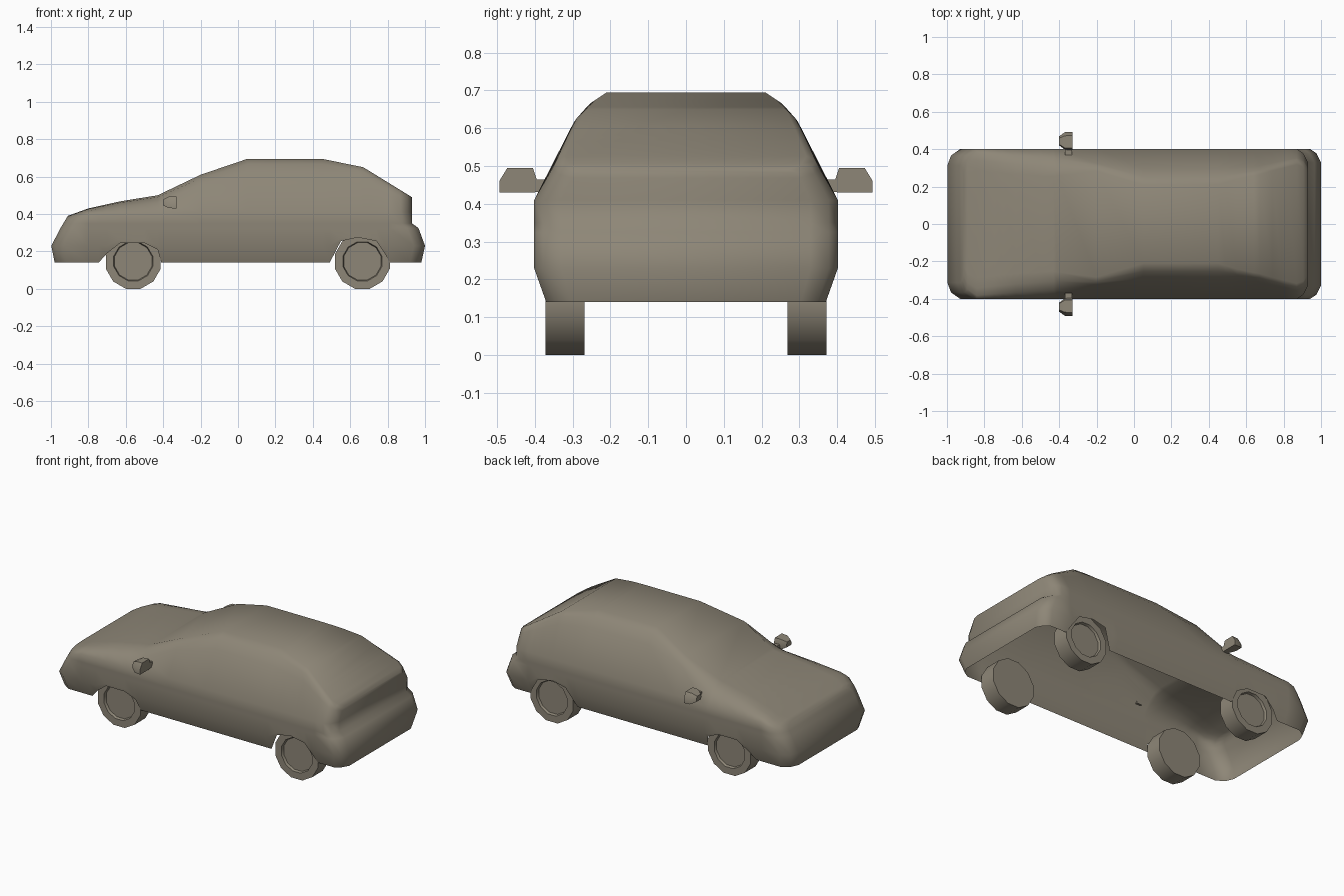
import bpy, bmesh, math
from mathutils import Matrix, Vector

if "Cube" in bpy.data.objects:
    bpy.data.objects.remove(bpy.data.objects["Cube"])

PAINT = bpy.data.materials.new("taupe")
PAINT.diffuse_color = (.27, .24, .185, 1)
PAINT.use_nodes = True
PAINT.node_tree.nodes["Principled BSDF"].inputs["Base Color"].default_value = PAINT.diffuse_color


def interp(table, v):
    """Piecewise linear lookup, clamped at both ends."""
    if v <= table[0][0]:
        return table[0][1]
    for (a, fa), (b, fb) in zip(table, table[1:]):
        if v <= b:
            return fa + (fb - fa) * (v - a) / (b - a)
    return table[-1][1]


def finish(name, bm, angle):
    bmesh.ops.recalc_face_normals(bm, faces=bm.faces)
    me = bpy.data.meshes.new(name)
    bm.to_mesh(me)
    bm.free()
    me.materials.append(PAINT)
    ob = bpy.data.objects.new(name, me)
    bpy.context.collection.objects.link(ob)
    bpy.ops.object.select_all(action='DESELECT')
    ob.select_set(True)
    bpy.context.view_layer.objects.active = ob
    bpy.ops.object.shade_smooth_by_angle(angle=math.radians(angle))
    return ob


# Body outlines: roof line, sill with wheel arches, half width by height, ends by height
ROOF = [(-.91, .39), (-.80, .43), (-.62, .47), (-.43, .50), (-.20, .61),
        (.05, .695), (.45, .695), (.67, .65), (.93, .49)]
SILL = [(-.745, .14), (-.70, .19), (-.63, .245), (-.50, .245), (-.43, .21), (-.41, .14),
        (.49, .14), (.55, .255), (.64, .275), (.74, .255), (.79, .18), (.81, .14)]
WIDTH = [(.14, .37), (.23, .402), (.41, .402), (.50, .35), (.62, .295),
         (.665, .255), (.695, .21)]
NOSE = [(.14, -.98), (.24, -1.0), (.39, -.91)]
TAIL = [(.14, .98), (.23, 1.0), (.325, .965), (.35, .93)]
CROWN = [(-.43, 1), (-.20, 0)]  # the bonnet is rounder than the cabin


def section(x=None, end=None, inset=0, plan=1):
    """One closed cross-section, from the right sill over the roof to the left sill."""
    if end is NOSE:
        top_x = -.91 + inset
    elif end is TAIL:
        top_x = .93 - inset
    else:
        top_x = x
    c = interp(CROWN, top_x)
    zt = interp(ROOF, top_x)
    zs = .14 if end else interp(SILL, x)
    zb = min(.41, zt - .02) - .01 * c
    levels = [zs, max(.23, zs + .015), .325, .35, zb,
              zb + (.73 - .13 * c) * (zt - zb), zb + .9 * (zt - zb), zt]
    narrow = [0, 0, 0, 0, 0, .05, .14, .28]
    half = []
    for i, z in enumerate(levels):
        w = interp(WIDTH, z) * plan * (1 - c * narrow[i])
        if i == 7:
            w = min(w, half[-1][1] - .025)
        px = x
        if end is NOSE:
            px = interp(NOSE, z) + inset
        elif end is TAIL:
            px = interp(TAIL, z) - inset
        half.append((px, w, z))
    return half + [(a, -b, c) for a, b, c in reversed(half)]


# Body shell, open underneath
sections = [section(end=NOSE, inset=d, plan=p) for d, p in ((0, .78), (.02, .91), (.07, 1))]
sections += [section(x) for x in (-.80, -.745, -.70, -.63, -.50, -.43, -.41, -.20, .05,
                                  .45, .49, .55, .64, .67, .74, .79, .81)]
sections += [section(end=TAIL, inset=d, plan=p) for d, p in ((.06, 1), (.025, .94), (0, .82))]
bm = bmesh.new()
rings = [[bm.verts.new(p) for p in s] for s in sections]
n = len(rings[0])
for a, b in zip(rings, rings[1:]):
    for j in range(n - 1):
        bm.faces.new((a[j], a[j + 1], b[j + 1], b[j]))
for r in (rings[0], rings[-1]):
    for j in range(n // 2 - 1):
        bm.faces.new((r[j], r[j + 1], r[n - 2 - j], r[n - 1 - j]))
finish("car_body", bm, 80)


# Wheels with a recessed hub on the outer face
def wheel(name, x, side):
    bm = bmesh.new()
    bmesh.ops.create_cone(bm, cap_ends=True, segments=12, radius1=.152, radius2=.152, depth=.104)
    bmesh.ops.rotate(bm, verts=bm.verts, matrix=Matrix.Rotation(math.radians(15), 3, 'Z'))
    bmesh.ops.rotate(bm, verts=bm.verts, matrix=Matrix.Rotation(math.radians(90), 3, 'X'))
    bmesh.ops.translate(bm, verts=bm.verts, vec=(x, side * .32, .147))
    bm.normal_update()
    outer = [f for f in bm.faces if f.normal.y * side > .9]
    bmesh.ops.inset_region(bm, faces=outer, thickness=.044, depth=0)
    bmesh.ops.inset_region(bm, faces=outer, thickness=.005, depth=0)
    bmesh.ops.translate(bm, verts=outer[0].verts, vec=(0, -side * .016, 0))
    finish(name, bm, 35)


# Door mirrors: tapered housing plus a short stalk into the body
def mirror(name, side):
    bm = bmesh.new()
    outline = [(.40, .43), (.493, .43), (.493, .462), (.473, .495), (.405, .495), (.395, .465)]
    loops = []
    for x, s in ((-.33, 1), (-.37, .95), (-.40, .5)):
        loops.append([bm.verts.new((x, side * (.445 + (y - .445) * s), .462 + (z - .462) * s))
                      for y, z in outline])
    for a, b in zip(loops, loops[1:]):
        for j in range(6):
            k = (j + 1) % 6
            bm.faces.new((a[j], a[k], b[k], b[j]))
    bm.faces.new(loops[0])
    bm.faces.new(loops[-1])
    bmesh.ops.create_cube(bm, size=1, matrix=Matrix.Translation((-.35, side * .387, .448))
                          @ Matrix.Diagonal((.036, .035, .034, 1)))
    finish(name, bm, 50)


for side, label in ((-1, "near"), (1, "far")):
    wheel("front_wheel_" + label, -.56, side)
    wheel("rear_wheel_" + label, .665, side)
    mirror("door_mirror_" + label, side)

# Rest the tyres exactly on the ground
low = min((o.matrix_world @ v.co).z for o in bpy.data.objects for v in o.data.vertices)
for o in bpy.data.objects:
    o.data.transform(Matrix.Translation(Vector((0, 0, -low))))
